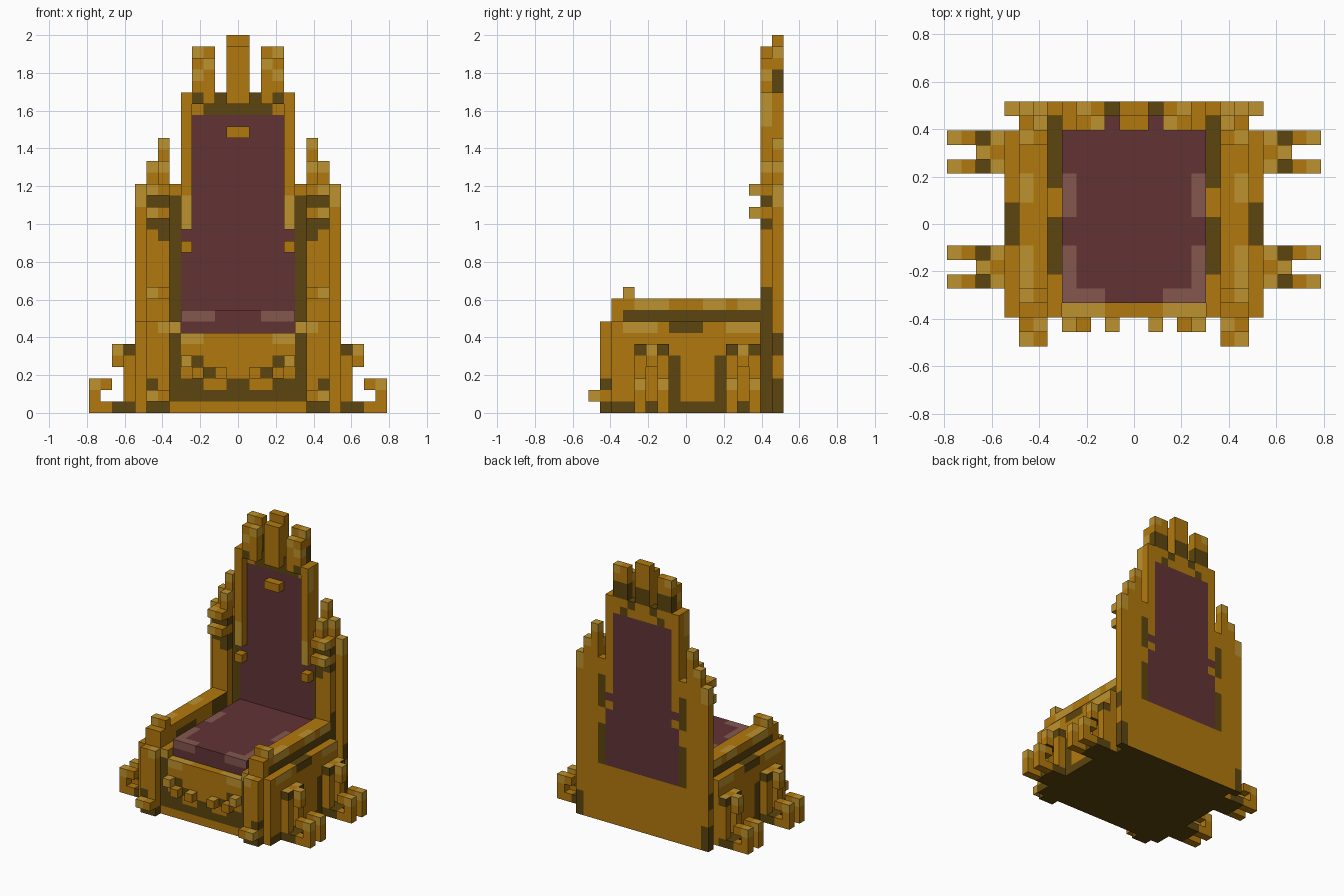
import bpy
import bmesh
from mathutils import Vector

UNIT = 2 / 33  # edge of one block

start_cube = bpy.data.objects.get("Cube")
if start_cube:
    bpy.data.objects.remove(start_cube, do_unlink=True)


def linear(value):
    value /= 255
    return value / 12.92 if value <= 0.04045 else ((value + 0.055) / 1.055) ** 2.4


def make_material(name, *rgb):
    material = bpy.data.materials.new(name)
    material.use_nodes = True
    colour = tuple(linear(c) for c in rgb) + (1,)
    material.diffuse_color = colour
    material.node_tree.nodes["Principled BSDF"].inputs["Base Color"].default_value = colour
    return material


MATERIALS = [
    make_material("gold", 178, 121, 14),
    make_material("light gold", 190, 146, 46),
    make_material("dark gold", 92, 69, 14),
    make_material("maroon cloth", 98, 51, 53),
    make_material("pale maroon cloth", 133, 87, 78),
]
GOLD, LIGHT, DARK, CLOTH, PALE = range(len(MATERIALS))


def block(name, xs, ys, zs, colour=GOLD, patches=()):
    """Box in block units with unit cells; patches recolour cells by |x|, y, z range."""
    spans = (xs, ys, zs)
    bm = bmesh.new()
    bmesh.ops.create_cube(bm, size=1)
    for vert in bm.verts:
        vert.co = Vector([span[0] if c < 0 else span[1] for c, span in zip(vert.co, spans)])
    # Cut the box into unit cells
    for axis, span in enumerate(spans):
        normal = Vector([float(i == axis) for i in range(3)])
        for step in range(1, round(span[1] - span[0])):
            bmesh.ops.bisect_plane(bm, geom=bm.verts[:] + bm.edges[:] + bm.faces[:],
                                   plane_co=normal * (span[0] + step), plane_no=normal)
    for face in bm.faces:
        centre = face.calc_center_median()
        point = (abs(centre.x), centre.y, centre.z)
        face.material_index = colour
        for shade, *ranges in patches:
            if all(r is None or r[0] - 0.01 <= p <= r[1] + 0.01 for p, r in zip(point, ranges)):
                face.material_index = shade
    bmesh.ops.scale(bm, vec=(UNIT,) * 3, verts=bm.verts)
    bmesh.ops.recalc_face_normals(bm, faces=bm.faces)
    mesh = bpy.data.meshes.new(name)
    bm.to_mesh(mesh)
    bm.free()
    for material in MATERIALS:
        mesh.materials.append(material)
    obj = bpy.data.objects.new(name, mesh)
    bpy.context.collection.objects.link(obj)


def pair(name, xs, ys, zs, colour=GOLD, patches=()):
    block("left_" + name, xs, ys, zs, colour, patches)
    block("right_" + name, (-xs[1], -xs[0]), ys, zs, colour, patches)


# Depth ranges shared by the back parts
REAR, RELIEF, KNOB = (7.5, 8.5), (6.5, 7.5), (5.5, 6.5)
FRONT, BACK = (-6.5, -6.5), (8.5, 8.5)
UNDERSIDE = (DARK, None, None, (0, 0))

# Seat body and cushion
block("seat_body", (-6, 6), (-6.5, 7.5), (0, 7), GOLD, [
    (DARK, None, FRONT, (1, 3)),
    (GOLD, (1, 3), FRONT, (2, 4)),
    (DARK, (2, 3), FRONT, (3, 4)),
    (DARK, (3, 4), FRONT, (4, 5)),
    (DARK, (5, 6), FRONT, (1, 7)),
    (LIGHT, (3, 5), FRONT, (6, 7)),
    (LIGHT, (2, 5), (-6.5, -5.5), (7, 7)),
    UNDERSIDE])
block("cushion", (-5, 5), (-5.5, 7.5), (7, 9), CLOTH, [
    (PALE, (4, 5), (0.5, 3.5), (9, 9)),
    (PALE, (4, 5), (-5.5, -1.5), (9, 9)),
    (PALE, (2, 5), (-5.5, -4.5), (9, 9)),
    (PALE, (2, 5), (-5.5, -5.5), (8, 9))])
pair("seat_rail", (5, 6), (-6.5, 7.5), (7, 8), GOLD, [
    (LIGHT, None, FRONT, None),
    (DARK, None, (-3.5, 0.5), (8, 8)),
    (DARK, None, (2.5, 7.5), (8, 8))])

# Front ornaments
pair("outer_stud", (4, 5), (-7.5, -6.5), (4, 5), LIGHT)
pair("middle_stud", (3, 4), (-7.5, -6.5), (3, 4))
pair("inner_stud", (1, 2), (-7.5, -6.5), (3, 4), GOLD, [(LIGHT, None, None, (4, 4))])

# Arms: side panel, armrest, knob, front post and toe
pair("side_panel", (8, 9), (-6.5, 6.5), (0, 8), GOLD, [
    (LIGHT, (9, 9), (-5.5, -2.5), (7, 8)),
    (LIGHT, (9, 9), (3.5, 6.5), (7, 8)),
    (DARK, (8, 9), (-1.5, 1.5), (7, 8)),
    (DARK, (9, 9), (-1.5, -0.5), (0, 5)),
    (DARK, (9, 9), (2.5, 3.5), (0, 5)),
    (DARK, (9, 9), (-6.5, 3.5), (0, 1)),
    UNDERSIDE])
pair("arm_core", (6, 8), (-6.5, 6.5), (0, 8), GOLD, [UNDERSIDE])
pair("armrest", (6, 8), (-6.5, 6.5), (8, 10), GOLD, [
    (DARK, (8, 8), (-5.5, 6.5), (8, 9)),
    (LIGHT, (7, 8), (-4.5, -1.5), (9, 10)),
    (LIGHT, (7, 8), (1.5, 3.5), (9, 10)),
    (LIGHT, (8, 8), (4.5, 6.5), (9, 10)),
    (DARK, (6, 6), (-3.5, 0.5), (8, 9)),
    (DARK, (6, 6), (3.5, 6.5), (8, 10))])
pair("arm_knob", (6, 8), (-5.5, -4.5), (10, 11), GOLD, [(LIGHT, (7, 8), None, None)])
pair("front_post", (6, 8), (-7.5, -6.5), (0, 8), GOLD, [
    (LIGHT, (6, 7), None, (7, 8)),
    (DARK, None, None, (0, 1)),
    (DARK, (7, 8), None, (2, 3))])
pair("front_toe", (6, 8), (-8.5, -7.5), (1, 2), GOLD, [(LIGHT, (7, 8), None, None)])

# Scroll feet on both sides, front and rear
for place, y in (("front", -4.5), ("rear", 3.5)):
    middle = (y + 1, y + 2)
    for index, offset in enumerate((0, 2)):
        depth = (y + offset, y + offset + 1)
        label = f"{place}_scroll_{index}"
        pair(label + "_foot", (9, 13), depth, (0, 1), GOLD, [(DARK, (9, 11), None, None)])
        pair(label + "_riser", (12, 13), depth, (1, 2))
        pair(label + "_curl", (11, 13), depth, (2, 3), GOLD, [(LIGHT, (12, 13), None, None)])
        pair(label + "_column", (9, 10), depth, (1, 6), GOLD, [
            (DARK, None, None, (5, 6)), (LIGHT, None, None, (6, 6))])
    pair(place + "_scroll_cap", (9, 11), middle, (4, 6), GOLD, [
        (LIGHT, (10, 11), None, (5, 6)), (DARK, None, None, (4, 4))])
    pair(place + "_scroll_base", (9, 11), middle, (0, 1), DARK)

# Backrest with its cloth panel
block("backrest", (-5, 5), REAR, (0, 28), GOLD, [
    (CLOTH, (0, 4), None, (7, 26)),
    (CLOTH, (4, 5), None, (7, 16)),
    (GOLD, (4, 5), BACK, (14, 15)),
    (DARK, (0, 3), (7.5, 7.5), (26, 28)),
    (DARK, (1, 2), REAR, (28, 28)),
    (DARK, (2, 3), BACK, (26, 27)),
    (DARK, (1, 2), BACK, (27, 28)),
    UNDERSIDE])
pair("back_frame", (4, 5), RELIEF, (16, 28), GOLD, [
    (LIGHT, (5, 5), None, (25, 28)), (LIGHT, None, (6.5, 6.5), (16, 19))])
pair("frame_stud", (4, 5), RELIEF, (14, 15))
block("panel_stud", (-1, 1), RELIEF, (24, 25))

# Stepped wings beside the backrest
pair("wing", (5, 9), REAR, (0, 20), GOLD, [
    (DARK, (5, 6), (7.5, 7.5), (1, 19)),
    (DARK, (5, 6), BACK, (7, 12)),
    (DARK, (5, 6), BACK, (14, 18)),
    (DARK, (8, 9), None, (0, 3)),
    (DARK, (9, 9), None, (5, 7)),
    (LIGHT, (8, 9), None, (18, 20)),
    UNDERSIDE])
pair("wing_step", (6, 8), REAR, (20, 22), GOLD, [(LIGHT, (7, 8), None, (21, 22))])
pair("wing_tip", (6, 7), REAR, (22, 24), GOLD, [(LIGHT, None, None, (23, 24))])
pair("wing_relief", (6, 8), RELIEF, (0, 20), GOLD, [
    (DARK, (8, 8), None, (0, 11)),
    (DARK, None, None, (18, 19)),
    (DARK, None, None, (16, 17)),
    (DARK, (6, 7), None, (15, 16)),
    UNDERSIDE])
pair("wing_relief_step", (6, 7), RELIEF, (20, 22), GOLD, [(LIGHT, None, None, (21, 22))])
for index, z in enumerate((17, 19)):
    pair(f"wing_knob_{index}", (6, 8), KNOB, (z, z + 1), GOLD, [(LIGHT, (7, 8), None, None)])

# Crest of three posts
pair("crest_post", (2, 4), REAR, (28, 32), GOLD, [
    (DARK, None, None, (28, 30)), (LIGHT, (3, 4), None, (31, 32))])
pair("crest_post_front", (2, 4), RELIEF, (27, 31), GOLD, [
    (DARK, (3, 4), (6.5, 6.5), (27, 28)), (LIGHT, (2, 3), None, (30, 31)),
    (LIGHT, (3, 4), None, (29, 30))])
block("crest_centre", (-1, 1), REAR, (28, 33), GOLD, [(DARK, None, BACK, (28, 30))])
block("crest_centre_front", (-1, 1), RELIEF, (27, 32))
